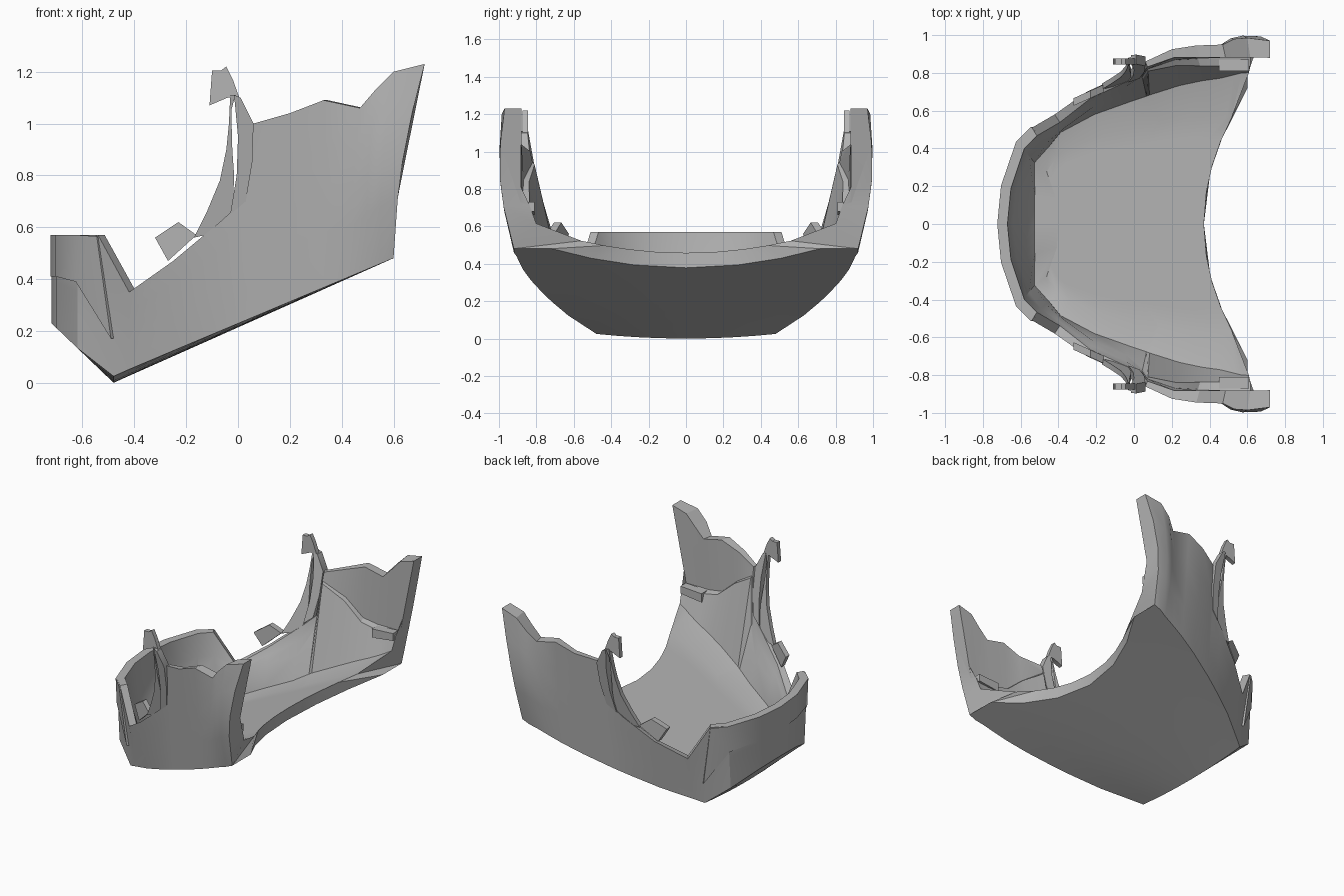
import bpy, bmesh, math
from mathutils import Vector

if "Cube" in bpy.data.objects:
    bpy.data.objects.remove(bpy.data.objects["Cube"])

grey = bpy.data.materials.new("mid_grey")
grey.diffuse_color = (0.46, 0.46, 0.46, 1)
grey.use_nodes = True
grey.node_tree.nodes["Principled BSDF"].inputs["Base Color"].default_value = grey.diffuse_color


def finish(name, bm, angle=30):
    """Turn a half-side bmesh into a mirrored object."""
    bmesh.ops.remove_doubles(bm, verts=bm.verts, dist=0.0005)
    bmesh.ops.recalc_face_normals(bm, faces=bm.faces)
    me = bpy.data.meshes.new(name)
    bm.to_mesh(me)
    bm.free()
    me.materials.append(grey)
    ob = bpy.data.objects.new(name, me)
    bpy.context.collection.objects.link(ob)
    bpy.ops.object.select_all(action='DESELECT')
    bpy.context.view_layer.objects.active = ob
    ob.select_set(True)
    bpy.ops.object.shade_smooth_by_angle(angle=math.radians(angle))
    mod = ob.modifiers.new("mirror", 'MIRROR')
    mod.use_axis = (False, True, False)
    mod.merge_threshold = 0.001
    return ob


def under_z(x):      # underside: chin slope, then the long rising floor
    return 0.958 * (-x - 0.48) if x < -0.48 else 0.445 * (x + 0.48)


def floor_z(x):      # same floor without the chin slope
    return 0.445 * max(0, x + 0.48)


def arc_x(y):        # concave rear edge of the floor
    return 0.37 + 0.24 * min(1, abs(y) / 0.72) ** 2


# Stations from chin centre to rear:
# bottom x,y | top x,y,z | fillet width, rim thickness
STATIONS = [
    (-.72, 0, -.72, 0, .57, .32, .05),
    (-.70, .20, -.70, .20, .57, .30, .05),
    (-.62, .40, -.62, .43, .57, .20, .05),
    (-.48, .48, -.54, .51, .57, .14, .05),
    (-.42, .52, -.42, .58, .35, .14, .05),
    (-.25, .63, -.25, .70, .47, .18, .04),
    (-.08, .715, -.07, .783, .62, .22, .04),
    (.02, .76, .03, .818, .71, .25, .035),
    (.04, .768, .06, .86, 1.0, .25, .03),
    (.20, .83, .20, .925, 1.04, .28, .045),
    (.33, .87, .33, .945, 1.09, .30, .065),
    (.42, .89, .47, .95, 1.06, .33, .07),
    (.50, .905, .53, .98, 1.13, .35, .10),
    (.55, .92, .60, .985, 1.20, .36, .105),
    (.60, .92, .72, .97, 1.23, .36, .09),
]
SHELF = {7: .62, 8: .93, 9: .84, 10: .73, 11: .71, 12: .71, 13: .71, 14: .71}
FR = (0, .3, .55, .78)
LAST = len(STATIONS) - 1


def section(i):
    """Outer and inner point rows of one station, floor centre to rim."""
    bx, by, tx, ty, tz, w, th = STATIONS[i]
    sag = .025 * max(0, min(1, (.6 - bx) / 1.0)) if i >= 3 else .0
    B, T = Vector((bx, by, under_z(bx) + sag)), Vector((tx, ty, tz))
    bulge = max(0, bx - .35) / .25 * .05

    def outer(t):
        s = math.sin(math.pi * t) * bulge
        return B.lerp(T, t) + Vector((-s * .5, s, 0))

    nx, pv = STATIONS[min(i + 1, LAST)], STATIONS[max(i - 1, 0)]
    tan = Vector((nx[0] - pv[0], nx[1] - pv[1], 0)) if i else Vector((0, 1, 0))
    n = Vector((tan.y, -tan.x, 0)).normalized()

    def at(z):
        return outer(min(1, max(0, (z - B.z) / (T.z - B.z))))

    def inner(z, off):
        p = at(z) + n * off
        return Vector((p.x, max(p.y, 0), z))

    def spread(cx, end, zfun, k):
        out = []
        for f in FR:
            x = cx + (end.x - cx) * (f if i < 3 else min(1, (f / k) ** 2))
            z = zfun(x)
            out.append(Vector((x, end.y * f, z + (end.z - zfun(end.x)) * f * f)))
        return out

    cx = -.48 + .85 * max(0, bx + .48) / 1.08
    fz = floor_z(bx)
    I1 = B + n * w
    I1.x = min(I1.x, arc_x(I1.y))
    I1.z = floor_z(I1.x) + .08
    O = spread(cx, B, under_z, .78) + [B, outer(.3), outer(.5), outer(.75), T]
    N = spread(max(-.40, cx), I1, lambda x: floor_z(x) + .08, 1) + [I1]
    if i < 7:
        z3 = fz + .27
        N += [inner(fz + .12, w * (.6 if i < 4 else .45)), inner(z3, th + .03),
              inner((z3 + T.z) / 2, th + .012)]
    else:            # inner shelf that steps back to a thin upper wall
        z3 = SHELF[i]
        y = at(z3).y
        N += [inner(fz + .135, w * .43), inner(z3, max(.045, y - .835)),
              inner(z3 + .012, max(.035, y - .88))]
    return O, N + [T + n * th]


# Main shell: floor, chin and side walls in one loft
bm = bmesh.new()
rows = []
for i in range(len(STATIONS)):
    O, N = section(i)
    rows.append(([bm.verts.new(p) for p in O], [bm.verts.new(p) for p in N]))
E = len(rows[0][0]) - 1
for (o0, n0), (o1, n1) in zip(rows, rows[1:]):
    for j in range(E):
        bm.faces.new((o0[j], o0[j + 1], o1[j + 1], o1[j]))
        bm.faces.new((n0[j], n1[j], n1[j + 1], n0[j + 1]))
    bm.faces.new((o0[E], n0[E], n1[E], o1[E]))
o, n = rows[-1]
for j in range(E):
    bm.faces.new((o[j], o[j + 1], n[j + 1], n[j]))
finish("jaw_shell", bm)


def plate(name, pts, a, b, c, th):
    """Flat xz outline placed at y = a + b*x + c*z, thickened outwards."""
    bm = bmesh.new()
    lay = [[bm.verts.new((x, a + b * x + c * z + d, z)) for x, z in pts] for d in (0, th)]
    bm.faces.new(lay[0])
    bm.faces.new(lay[1][::-1])
    for k in range(len(pts)):
        m = (k + 1) % len(pts)
        bm.faces.new((lay[0][k], lay[0][m], lay[1][m], lay[1][k]))
    finish(name, bm)


# Upright struts with a slit between them, and the hook on top
plate("front_strut", [(-.17, .56), (-.12, .66), (-.07, .78), (-.045, .9), (-.035, 1.0),
                      (-.03, 1.11), (-.01, 1.11), (-.026, 1.05), (-.022, .9), (-.015, .8),
                      (-.02, .66), (-.08, .58)], .635, .2, .2, .03)
plate("rear_strut", [(-.015, 1.11), (.01, 1.1), (.06, 1.0), (.055, .85), (.03, .70),
                     (-.03, .65), (-.005, .8), (0, .95)], .625, .2, .2, .05)
plate("strut_hook", [(-.11, 1.07), (-.04, 1.10), (.005, 1.10), (-.02, 1.17), (-.045, 1.22),
                     (-.065, 1.205), (-.10, 1.205)], .845, 0, 0, .03)
# Slanted clip on the rim
plate("rim_clip", [(-.32, .56), (-.23, .62), (-.16, .57), (-.27, .47)], .77, .45, 0, .04)
# Inner ledge near the rear
plate("inner_ledge", [(.45, .66), (.61, .68), (.61, .73), (.45, .72)], .81, 0, 0, .06)

# Raised upper chin band
bm = bmesh.new()
low = [(-.724, 0, .41), (-.704, .203, .41), (-.626, .422, .39), (-.49, .51, .17)]
top = [(-.724, 0, .57), (-.704, .203, .57), (-.624, .437, .57), (-.545, .514, .565)]
grid = []
for d in (0, .02):
    grid.append([[bm.verts.new((x + d, max(0, y - d * (y > 0)), z)) for x, y, z in r]
                 for r in (low, top)])
for k in range(3):
    for g in grid:
        bm.faces.new((g[0][k], g[0][k + 1], g[1][k + 1], g[1][k]))
    for r in (0, 1):
        bm.faces.new((grid[0][r][k], grid[0][r][k + 1], grid[1][r][k + 1], grid[1][r][k]))
bm.faces.new((grid[0][0][3], grid[0][1][3], grid[1][1][3], grid[1][0][3]))
finish("chin_band", bm)
